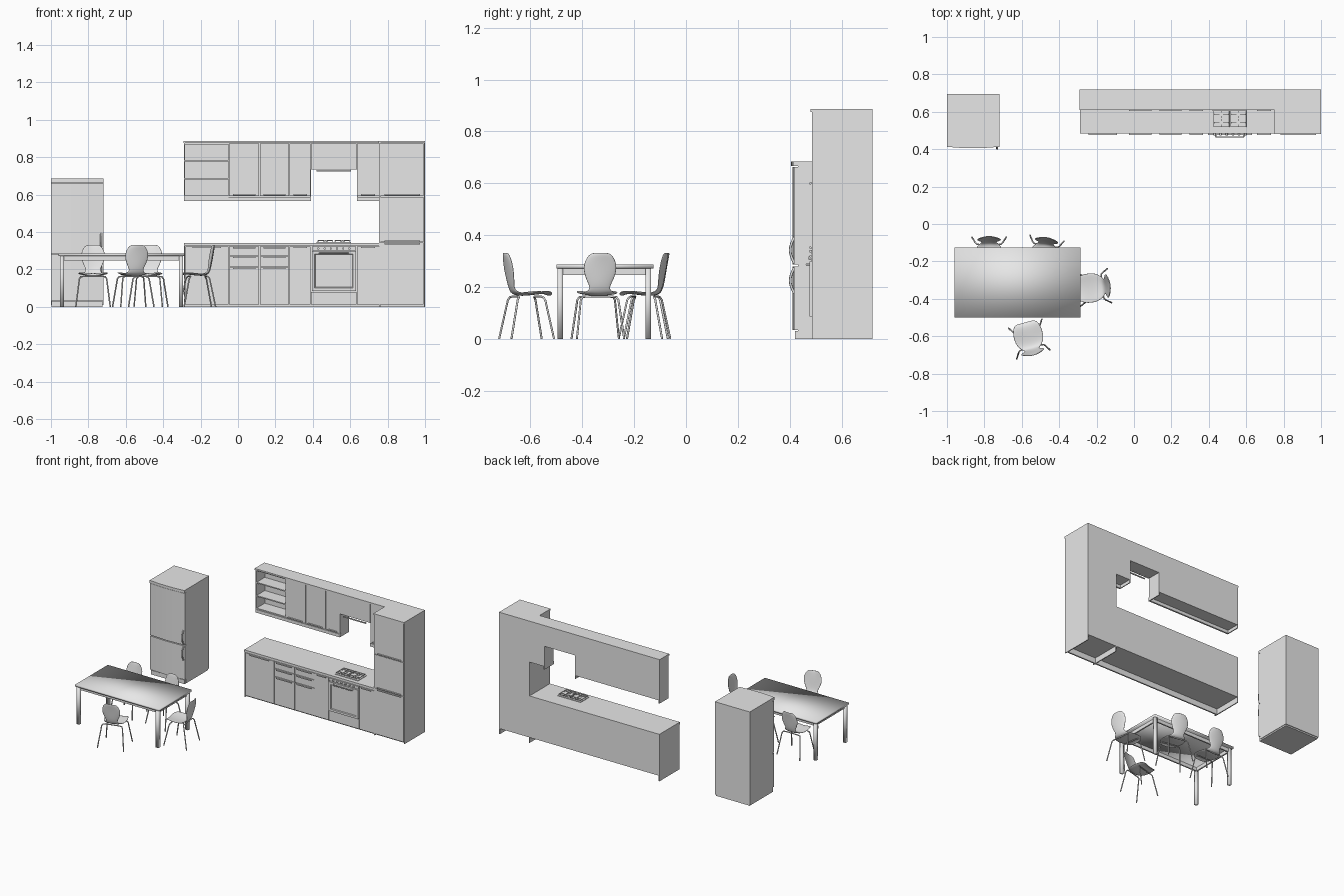
import bpy, bmesh
from math import radians, sin, cos, pi
from mathutils import Matrix, Vector

if "Cube" in bpy.data.objects:
    bpy.data.objects.remove(bpy.data.objects["Cube"])

grey = bpy.data.materials.new("light_grey")
grey.use_nodes = True
grey.diffuse_color = (0.8, 0.8, 0.8, 1)
grey.node_tree.nodes["Principled BSDF"].inputs["Base Color"].default_value = (0.8, 0.8, 0.8, 1)


def link(name, data):
    ob = bpy.data.objects.new(name, data)
    bpy.context.scene.collection.objects.link(ob)
    data.materials.append(grey)
    return ob


def from_bmesh(name, bm, smooth=False):
    bmesh.ops.recalc_face_normals(bm, faces=bm.faces)
    me = bpy.data.meshes.new(name)
    for f in bm.faces:
        f.smooth = smooth
    bm.to_mesh(me)
    bm.free()
    return link(name, me)


def box(name, x0, x1, y0, y1, z0, z1, smooth=False):
    bm = bmesh.new()
    bmesh.ops.create_cube(bm, size=1)
    for v in bm.verts:
        v.co = ((x0 + x1) / 2 + v.co.x * (x1 - x0),
                (y0 + y1) / 2 + v.co.y * (y1 - y0),
                (z0 + z1) / 2 + v.co.z * (z1 - z0))
    return from_bmesh(name, bm, smooth)


def tube(name, points, radius, matrix=Matrix()):
    cu = bpy.data.curves.new(name, "CURVE")
    cu.dimensions = "3D"
    cu.bevel_depth = radius
    cu.bevel_resolution = 2
    cu.use_fill_caps = True
    sp = cu.splines.new("POLY")
    sp.points.add(len(points) - 1)
    for p, co in zip(sp.points, points):
        p.co = (*co, 1)
    ob = link(name, cu)
    ob.matrix_world = matrix
    return ob


def sharp_smooth(ob):
    bpy.ops.object.select_all(action="DESELECT")
    ob.select_set(True)
    bpy.context.view_layer.objects.active = ob
    bpy.ops.object.shade_smooth_by_angle(angle=radians(35))


GAP = 0.0015
BACK = 0.72


def front(name, x0, x1, z0, z1, y, handle_z=None, inset=0.022):
    """Door or drawer front with a slim bar handle."""
    box(name, x0 + GAP, x1 - GAP, y, y + 0.012, z0 + GAP, z1 - GAP)
    if handle_z:
        box(name + "_handle", x0 + inset, x1 - inset, y - 0.01, y - 0.004, handle_z - 0.004, handle_z + 0.004)
        for x in (x0 + inset + 0.004, x1 - inset - 0.008):
            box(name + "_handle_post", x, x + 0.004, y - 0.005, y, handle_z - 0.003, handle_z + 0.003)


# Base cabinets: carcass, plinth, end panel and worktop
BY, UY = 0.487, 0.615
columns = [-0.05, 0.115, 0.275, 0.39]
box("base_carcass", -0.285, 0.755, BY + 0.012, BACK, 0.04, 0.325)
box("base_plinth", -0.285, 1.0, BY + 0.015, BY + 0.025, 0, 0.04)
box("base_end_panel", -0.29, -0.283, BY, BACK, 0, 0.325)
box("worktop", -0.29, 0.757, BY - 0.002, BACK, 0.325, 0.342)
front("base_left_door", -0.283, -0.05, 0.01, 0.323, BY, 0.318, 0.04)
for a, b in zip(columns[:2], columns[1:3]):
    for z0, z1 in ((0.01, 0.213), (0.213, 0.272), (0.272, 0.323)):
        front("base_drawer", a, b, z0, z1, BY, z1 - 0.006)
front("base_narrow_door", 0.275, 0.39, 0.01, 0.323, BY, 0.318)
front("base_right_door", 0.635, 0.755, 0.01, 0.323, BY, 0.318)
front("oven_drawer", 0.39, 0.635, 0.01, 0.082, BY)

# Oven: control panel, framed door with recessed window, knobs and bar
front("oven_control_panel", 0.393, 0.632, 0.3, 0.323, BY - 0.004)
bm = bmesh.new()
bmesh.ops.create_cube(bm, size=1)
for v in bm.verts:
    v.co = (0.5125 + v.co.x * 0.236, BY + v.co.y * 0.022, 0.192 + v.co.z * 0.212)
bm.faces.ensure_lookup_table()
pane = [f for f in bm.faces if f.normal.y < -0.9]
bmesh.ops.inset_region(bm, faces=pane, thickness=0.022, depth=0)
bmesh.ops.inset_region(bm, faces=pane, thickness=0.005, depth=-0.006)
from_bmesh("oven_door", bm)
tube("oven_handle", [(0.435, BY - 0.01, 0.287), (0.44, BY - 0.022, 0.287),
                     (0.585, BY - 0.022, 0.287), (0.59, BY - 0.01, 0.287)], 0.004)
for i in range(6):
    x = 0.43 + i * 0.033
    tube("oven_knob", [(x, BY - 0.014, 0.312), (x, BY, 0.312)], 0.006)

# Hob: plate, four burners and pan supports
box("hob_plate", 0.42, 0.605, 0.515, 0.612, 0.342, 0.346)
for x in (0.467, 0.558):
    for y in (0.541, 0.587):
        tube("burner", [(x, y, 0.344), (x, y, 0.352)], 0.011)
        for s in (-1, 1):
            tube("grate_bar", [(x + s * 0.04, y, 0.345), (x + s * 0.038, y, 0.355), (x + s * 0.008, y, 0.355)], 0.002)
            tube("grate_bar", [(x, y + s * 0.021, 0.355), (x, y + s * 0.006, 0.355)], 0.002)
    ring = [(x + a * 0.041, 0.564 + b * 0.044, 0.354) for a, b in ((-1, -1), (1, -1), (1, 1), (-1, 1), (-1, -1))]
    tube("grate_frame", ring, 0.002)

# Tall cabinet
box("tall_carcass", 0.757, 0.994, BY + 0.012, BACK, 0.04, 0.875)
box("tall_end_panel", 0.994, 1.0, BY, BACK, 0, 0.875)
box("tall_inner_panel", 0.755, 0.761, BY, BACK, 0, 0.875)
front("tall_lower_door", 0.761, 0.994, 0.01, 0.345, BY, 0.338)
front("tall_middle_door", 0.761, 0.994, 0.345, 0.59, BY, 0.352)
front("tall_upper_door", 0.761, 0.994, 0.59, 0.874, BY, 0.6)

# Wall cabinets: closed units, hood unit and open shelves
for a, b, z in ((-0.05, 0.39, 0.588), (0.39, 0.635, 0.735), (0.635, 0.755, 0.588)):
    box("wall_carcass", a, b, UY + 0.012, BACK, z, 0.875)
for a, b in list(zip(columns, columns[1:])) + [(0.635, 0.755)]:
    front("wall_door", a, b, 0.59, 0.874, UY, 0.6)
front("hood_door", 0.39, 0.635, 0.733, 0.874, UY, 0.727, 0.03)
box("shelf_back", -0.285, -0.05, BACK - 0.008, BACK, 0.588, 0.875)
box("shelf_end_panel", -0.29, -0.283, UY, BACK, 0.565, 0.875)
for z in (0.588, 0.68, 0.776, 0.867):
    box("open_shelf", -0.285, -0.05, UY + 0.004, BACK, z, z + 0.008)
for a, b in ((-0.29, 0.39), (0.635, 0.757)):
    box("light_rail", a, b, UY - 0.002, UY + 0.01, 0.565, 0.588)
for x in (0.384, 0.635):
    box("light_rail_return", x, x + 0.006, UY, BACK, 0.565, 0.59)

# Cornice along the top
box("cornice_wall", -0.292, 0.757, UY - 0.006, BACK, 0.875, 0.886)
box("cornice_tall", 0.752, 1.0, BY - 0.006, BACK, 0.875, 0.886)

# Fridge
FX0, FX1 = -1.0, -0.72
box("fridge_body", FX0, FX1, 0.432, 0.695, 0.01, 0.685)
box("fridge_base", FX0 + 0.004, FX1 - 0.004, 0.42, 0.69, 0, 0.03)


def bowed_panel(name, z0, z1, y, bulge):
    n = 12
    outline = [(FX0 + (FX1 - FX0) * i / n, y - bulge * sin(pi * i / n)) for i in range(n + 1)]
    outline += [(FX1, 0.432), (FX0, 0.432)]
    bm = bmesh.new()
    face = bm.faces.new([bm.verts.new((x, yy, z0)) for x, yy in outline])
    top = bmesh.ops.extrude_face_region(bm, geom=[face])["geom"]
    bmesh.ops.translate(bm, vec=(0, 0, z1 - z0), verts=[v for v in top if isinstance(v, bmesh.types.BMVert)])
    sharp_smooth(from_bmesh(name, bm))


bowed_panel("freezer_door", 0.035, 0.28, 0.417, 0.007)
bowed_panel("fridge_door", 0.286, 0.662, 0.417, 0.007)
bowed_panel("fridge_top_trim", 0.666, 0.685, 0.413, 0.008)
for z in (0.175, 0.292):
    arc = [(FX1 - 0.012, 0.418 - 0.016 * sin(pi * i / 8), z + 0.1 * i / 8) for i in range(9)]
    tube("fridge_handle", arc, 0.005)

# Dining table
TX0, TX1, TY0, TY1 = -0.96, -0.285, -0.5, -0.125
box("table_top", TX0, TX1, TY0, TY1, 0.272, 0.286, True)
for y in (TY0 + 0.018, TY1 - 0.028):
    box("table_long_apron", TX0 + 0.02, TX1 - 0.02, y, y + 0.01, 0.247, 0.272)
for x in (TX0 + 0.018, TX1 - 0.028):
    box("table_short_apron", x, x + 0.01, TY0 + 0.02, TY1 - 0.02, 0.247, 0.272)
for x in (TX0 + 0.008, TX1 - 0.03):
    for y in (TY0 + 0.004, TY1 - 0.032):
        box("table_leg", x, x + 0.022, y, y + 0.022, 0, 0.272, True)

# Chair shell stations from the seat front to the top of the back: depth, height, half width
STATIONS = [(-.092, .166, .052), (-.075, .178, .072), (-.03, .173, .082), (.02, .167, .077),
            (.05, .172, .052), (.062, .19, .036), (.07, .22, .05), (.077, .265, .068),
            (.084, .305, .06), (.09, .332, .038)]


def chair(x, y, turn):
    matrix = Matrix.Translation((x, y, 0)) @ Matrix.Rotation(radians(turn), 4, "Z")
    bm = bmesh.new()
    rows = []
    for i, (d, h, w) in enumerate(STATIONS):
        lean = min(max((h - 0.172) / 0.05, 0), 1) if i > 3 else 0
        row = []
        for k in range(-2, 3):
            u = k / 2
            dish = 0.008 * u * u
            row.append(bm.verts.new((u * w, d - dish * lean, h + dish * (1 - lean))))
        rows.append(row)
    for r, s in zip(rows, rows[1:]):
        for k in range(4):
            bm.faces.new((r[k], r[k + 1], s[k + 1], s[k]))
    shell = from_bmesh("chair_shell", bm, True)
    shell.matrix_world = matrix
    solid = shell.modifiers.new("thickness", "SOLIDIFY")
    solid.thickness = 0.007
    solid.offset = 0
    shell.modifiers.new("rounding", "SUBSURF").levels = 2
    shell.modifiers["rounding"].render_levels = 2
    # Two bent tube bows make the legs
    for s in (-1, 1):
        half = [(0.092, s * 0.085, 0), (0.073, s * 0.055, 0.15), (0.066, s * 0.048, 0.161), (0.05, s * 0.045, 0.163)]
        bow = half + [(-a, b, c) for a, b, c in reversed(half)]
        tube("chair_leg_bow", bow, 0.004, matrix)


for place in ((-0.775, -0.155, 0), (-0.48, -0.16, -10), (-0.215, -0.34, -83), (-0.56, -0.615, 195)):
    chair(*place)
